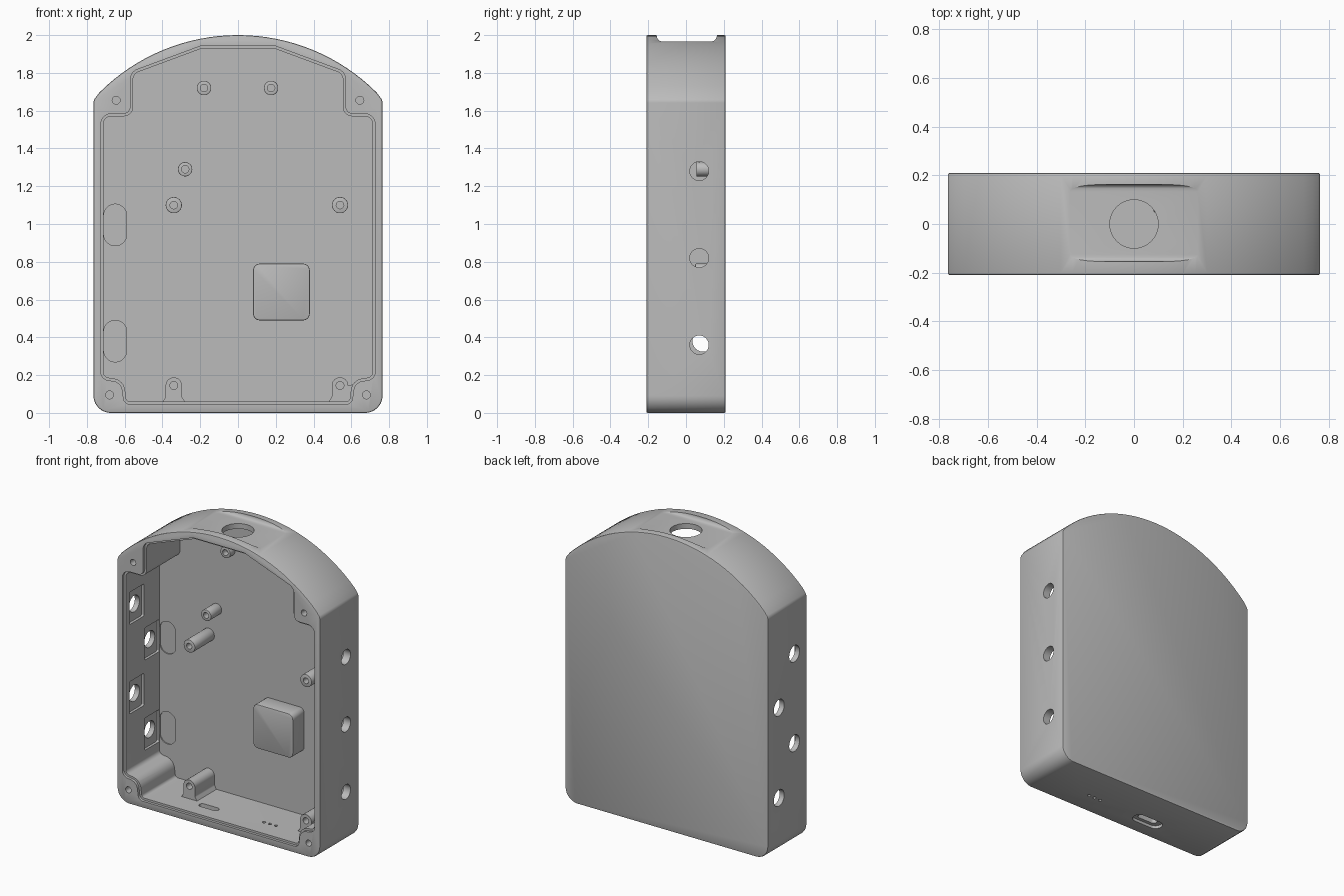
import bpy, bmesh, math
from mathutils import Vector

old = bpy.data.objects.get("Cube")
if old:
    bpy.data.objects.remove(old, do_unlink=True)

grey = bpy.data.materials.new("plain grey")
grey.use_nodes = True
GREY = (0.5, 0.5, 0.5, 1)
grey.diffuse_color = GREY
grey.node_tree.nodes["Principled BSDF"].inputs["Base Color"].default_value = GREY

FRONT, BACK, FLOOR = -0.21, 0.21, 0.17


def rounded(corners, steps=6):
    """Polygon from (u, v, radius) corners, with each corner filleted."""
    out = []
    for i, (u, v, r) in enumerate(corners):
        p = Vector((u, v))
        if r == 0:
            out.append(p)
            continue
        a = (Vector(corners[i - 1][:2]) - p).normalized()
        b = (Vector(corners[(i + 1) % len(corners)][:2]) - p).normalized()
        half = a.angle(b) / 2
        centre = p + (a + b).normalized() * (r / math.sin(half))
        start = p + a * (r / math.tan(half)) - centre
        end = p + b * (r / math.tan(half)) - centre
        for k in range(steps + 1):
            t = k / steps
            out.append(centre + start.lerp(end, t).normalized() * r)
    return out


def rect(u, v, hu, hv, r):
    return rounded([(u - hu, v - hv, r), (u + hu, v - hv, r),
                    (u + hu, v + hv, r), (u - hu, v + hv, r)])


def circle(u, v, r, n=24):
    return [Vector((u + r * math.cos(2 * math.pi * k / n),
                    v + r * math.sin(2 * math.pi * k / n))) for k in range(n)]


def grow(pts, d):
    """Offset a counter-clockwise outline outward."""
    out = []
    for i, p in enumerate(pts):
        e = (pts[(i + 1) % len(pts)] - pts[i - 1]).normalized()
        out.append(p + Vector((e.y, -e.x)) * d)
    return out


def prism(name, pts, axis, lo, hi, bevel=0):
    """Extrude an outline along x, y or z; optionally soften both end rims."""
    place = {"x": lambda p, d: (d, p.x, p.y),
             "y": lambda p, d: (p.x, d, p.y),
             "z": lambda p, d: (p.x, p.y, d)}[axis]
    bm = bmesh.new()
    base = bm.faces.new([bm.verts.new(place(p, lo)) for p in pts])
    top = bm.faces.new([bm.verts.new(place(p, hi)) for p in pts])
    a, b = list(base.verts), list(top.verts)
    for i in range(len(a)):
        j = (i + 1) % len(a)
        bm.faces.new((a[i], a[j], b[j], b[i]))
    bmesh.ops.recalc_face_normals(bm, faces=bm.faces)
    if bevel:
        rims = list(set(base.edges) | set(top.edges))
        bmesh.ops.bevel(bm, geom=rims, offset=bevel, segments=2,
                        profile=0.5, affect="EDGES")
    mesh = bpy.data.meshes.new(name)
    bm.to_mesh(mesh)
    bm.free()
    mesh.materials.append(grey)
    obj = bpy.data.objects.new(name, mesh)
    bpy.context.collection.objects.link(obj)
    return obj


def cut(obj, pts, axis, lo, hi):
    """Subtract an extruded outline from a part."""
    tool = prism("cutter", pts, axis, lo, hi)
    tool.hide_render = True
    mod = obj.modifiers.new("cut", "BOOLEAN")
    mod.operation, mod.solver, mod.object = "DIFFERENCE", "EXACT", tool
    graph = bpy.context.evaluated_depsgraph_get()
    mesh = bpy.data.meshes.new_from_object(obj.evaluated_get(graph))
    obj.modifiers.clear()
    obj.data = mesh
    bpy.data.objects.remove(tool, do_unlink=True)


def finish(obj, angle=30):
    bpy.ops.object.select_all(action="DESELECT")
    obj.select_set(True)
    bpy.context.view_layer.objects.active = obj
    bpy.ops.object.shade_smooth_by_angle(angle=math.radians(angle))


# Outer body: straight sides, rounded bottom corners, arched top
W, R = 0.765, 1.038
sweep = math.asin(0.735 / R)
arch = [(R * math.sin(a), 2 - R + R * math.cos(a), 0)
        for a in (sweep * (1 - k / 16) for k in range(33))]
outline = rounded([(-W, 0, 0.09), (W, 0, 0.09), (W, 1.655, 0.04)]
                  + arch + [(-W, 1.655, 0.04)])
shell = prism("case_shell", outline, "y", FRONT, BACK, bevel=0.008)

# Cavity with corner bosses, plus a shallow seat around the opening
half = [(0.59, 0.06, 0.02), (0.605, 0.175, 0.07), (0.712, 0.19, 0.03),
        (0.712, 1.57, 0.04), (0.555, 1.57, 0.05), (0.555, 1.795, 0.04),
        (0.19, 1.93, 0.05)]
cavity = rounded(half + [(-x, z, r) for x, z, r in reversed(half)])
cut(shell, cavity, "y", FRONT - 0.05, FLOOR)
cut(shell, grow(cavity, 0.014), "y", FRONT - 0.05, FRONT + 0.018)

# Screw holes in the corner bosses
for side in (-1, 1):
    for x, z in ((0.645, 1.655), (0.68, 0.095)):
        cut(shell, circle(side * x, z, 0.021, 16), "y", FRONT - 0.05, FRONT + 0.14)

# Scooped seat and round opening in the top
cut(shell, rounded([(-0.155, 1.966, 0.03), (0.163, 1.966, 0.03),
                    (0.163, 2.1, 0), (-0.155, 2.1, 0)]), "x", -0.4, 0.4)
cut(shell, circle(0, 0, 0.1), "z", 1.88, 2.1)

# Row of three holes on the left wall
for z in (1.28, 0.82, 0.36):
    cut(shell, circle(0.07, z, 0.05), "x", 0.66, 0.85)

# Staggered holes on the right wall, with inner pockets and back-wall hollows
for y, z in ((-0.075, 1.30), (0.09, 0.995), (-0.075, 0.69), (0.09, 0.38)):
    cut(shell, circle(y, z, 0.056), "x", -0.85, -0.66)
    cut(shell, rect(y, z, 0.078, 0.11, 0.01), "x", -0.73, -0.69)
    if y > 0:
        cut(shell, rect(-0.65, z, 0.061, 0.11, 0.06), "y", 0.1, FLOOR + 0.008)

# Port slot and three small vents in the bottom
cut(shell, rect(-0.17, -0.07, 0.11, 0.045, 0.044), "z", -0.05, 0.02)
cut(shell, rect(-0.17, -0.07, 0.072, 0.022, 0.021), "z", -0.05, 0.1)
for k in (-1, 0, 1):
    cut(shell, circle(0.28 + 0.045 * k, -0.055, 0.011, 12), "z", -0.05, 0.1)
finish(shell)

# Round mounting posts: position, radius, tip depth
posts = [("top_post_right", -0.18, 1.72, 0.038, 0.12),
         ("top_post_left", 0.175, 1.72, 0.038, 0.12),
         ("short_post", -0.28, 1.29, 0.038, 0.055),
         ("board_post_right", -0.34, 1.10, 0.043, -0.04),
         ("board_post_left", 0.54, 1.10, 0.043, -0.04)]
for name, x, z, r, tip in posts:
    post = prism(name, circle(x, z, r), "y", tip, FLOOR + 0.01, bevel=0.003)
    cut(post, circle(x, z, 0.02, 16), "y", tip - 0.05, min(tip + 0.1, FLOOR - 0.01))
    finish(post)

# Lower posts joined to the bottom wall by arched ribs
for name, x in (("lower_post_right", -0.34), ("lower_post_left", 0.54)):
    rib = prism(name, rounded([(x - 0.065, 0.05, 0), (x + 0.065, 0.05, 0),
                               (x + 0.043, 0.085, 0.02), (x + 0.043, 0.188, 0.042),
                               (x - 0.043, 0.188, 0.042), (x - 0.043, 0.085, 0.02)]),
                "y", -0.04, FLOOR + 0.01)
    cut(rib, circle(x, 0.145, 0.021, 16), "y", -0.1, 0.08)
    finish(rib)
web = prism("corner_web", rounded([(0.57, 0.05, 0), (0.64, 0.05, 0),
                                   (0.64, 0.16, 0.01), (0.57, 0.14, 0)]),
            "y", -0.035, FLOOR + 0.01)
finish(web)

# Raised square block on the back wall
block = prism("raised_block", rect(0.23, 0.64, 0.15, 0.15, 0.035), "y",
              0.048, FLOOR + 0.012, bevel=0.006)
finish(block)
